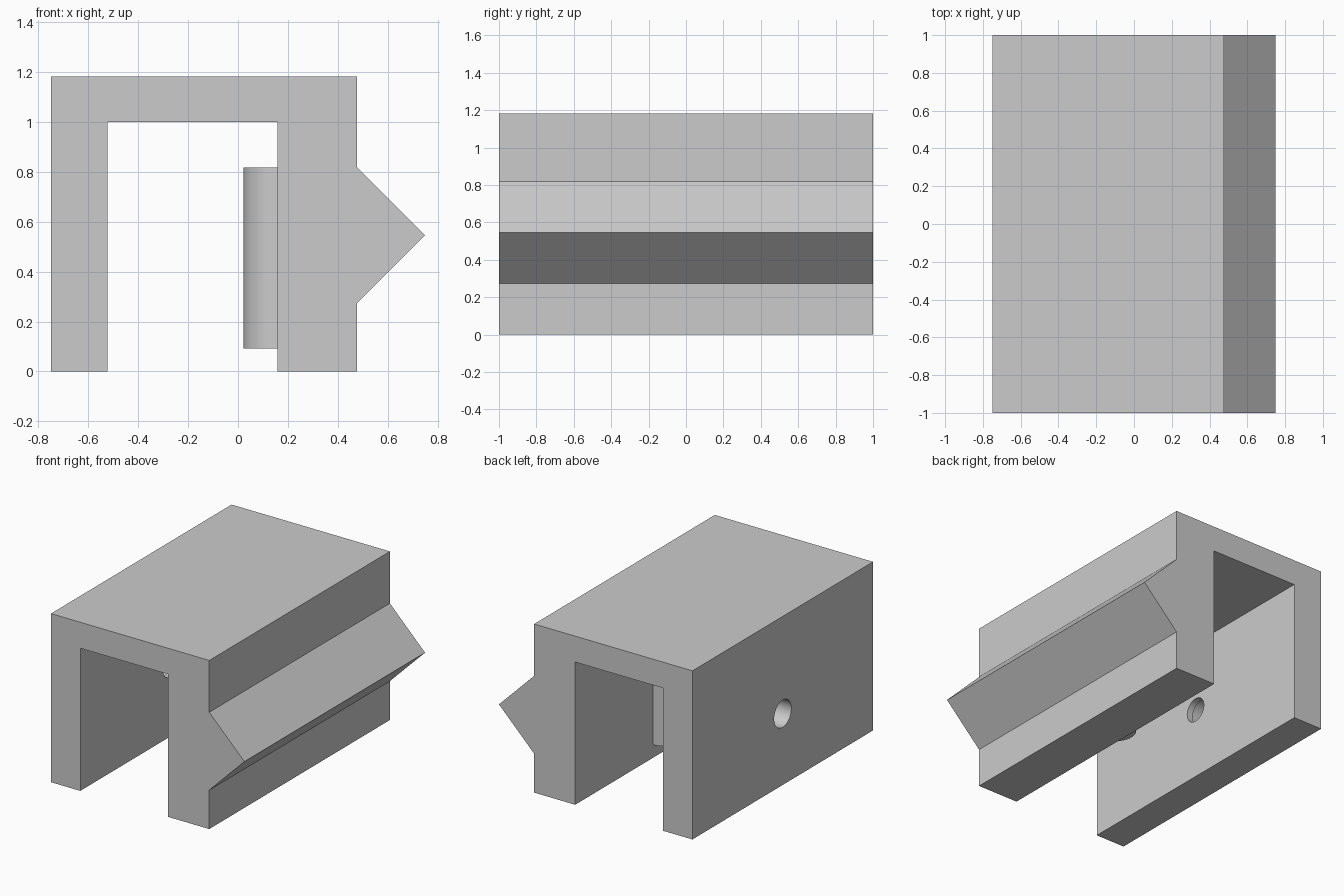
import bpy, bmesh, math
from mathutils import Matrix

if "Cube" in bpy.data.objects:
    bpy.data.objects.remove(bpy.data.objects["Cube"])

U = 2 / 44  # one design unit; the bracket is 44 units long
X0, Z_HOLE = -16.5, 11

grey = bpy.data.materials.new("plain grey")
grey.use_nodes = True
colour = (0.6, 0.6, 0.6, 1)
grey.diffuse_color = colour
grey.node_tree.nodes["Principled BSDF"].inputs["Base Color"].default_value = colour


def finish(name, bm):
    bmesh.ops.recalc_face_normals(bm, faces=bm.faces)
    bmesh.ops.scale(bm, vec=(U, U, U), verts=bm.verts)
    mesh = bpy.data.meshes.new(name)
    bm.to_mesh(mesh)
    bm.free()
    mesh.materials.append(grey)
    obj = bpy.data.objects.new(name, mesh)
    bpy.context.collection.objects.link(obj)
    return obj


def prism(name, points, direction):
    """Extrude a closed outline along a direction."""
    bm = bmesh.new()
    face = bm.faces.new([bm.verts.new(p) for p in points])
    new = bmesh.ops.extrude_face_region(bm, geom=[face])["geom"]
    moved = [v for v in new if isinstance(v, bmesh.types.BMVert)]
    bmesh.ops.translate(bm, verts=moved, vec=direction)
    return finish(name, bm)


def bore(name, radius, x_from, x_to):
    """Round cutter lying along x."""
    bm = bmesh.new()
    place = Matrix.Translation(((x_from + x_to) / 2, 0, Z_HOLE)) @ Matrix.Rotation(math.pi / 2, 4, "Y")
    bmesh.ops.create_cone(bm, cap_ends=True, segments=64, radius1=radius, radius2=radius,
                          depth=x_to - x_from, matrix=place)
    obj = finish(name, bm)
    obj.hide_render = True
    return obj


def smooth(obj):
    bpy.ops.object.select_all(action="DESELECT")
    obj.select_set(True)
    bpy.context.view_layer.objects.active = obj
    bpy.ops.object.shade_smooth_by_angle(angle=math.radians(30))


# Channel with a pointed rail on its left wall
outline = [(0, 0), (5, 0), (5, 22), (20, 22), (20, 0), (27, 0), (27, 6),
           (33, 12), (27, 18), (27, 26), (0, 26)]
channel = prism("channel_body", [(X0 + x, -22, z) for x, z in outline], (0, 44, 0))

# Screw hole through the right wall, narrower at the inner lip
for cutter in (bore("outer_bore_cutter", 2.1, X0 - 1, X0 + 4),
               bore("inner_bore_cutter", 1.85, X0 + 3, X0 + 6)):
    cut = channel.modifiers.new("screw hole", "BOOLEAN")
    cut.object = cutter
    cut.operation = "DIFFERENCE"
    cut.solver = "EXACT"
    bpy.ops.object.select_all(action="DESELECT")
    channel.select_set(True)
    bpy.context.view_layer.objects.active = channel
    bpy.ops.object.modifier_apply(modifier=cut.name)
    bpy.data.objects.remove(cutter)
smooth(channel)

# Half-round rib on the inner face opposite the hole
arc = [math.pi * (0.5 + i / 32) for i in range(33)]
rib = prism("half_round_rib",
            [(X0 + 20 + 3 * math.cos(a), 3 * math.sin(a), 2) for a in arc], (0, 0, 16))
smooth(rib)
